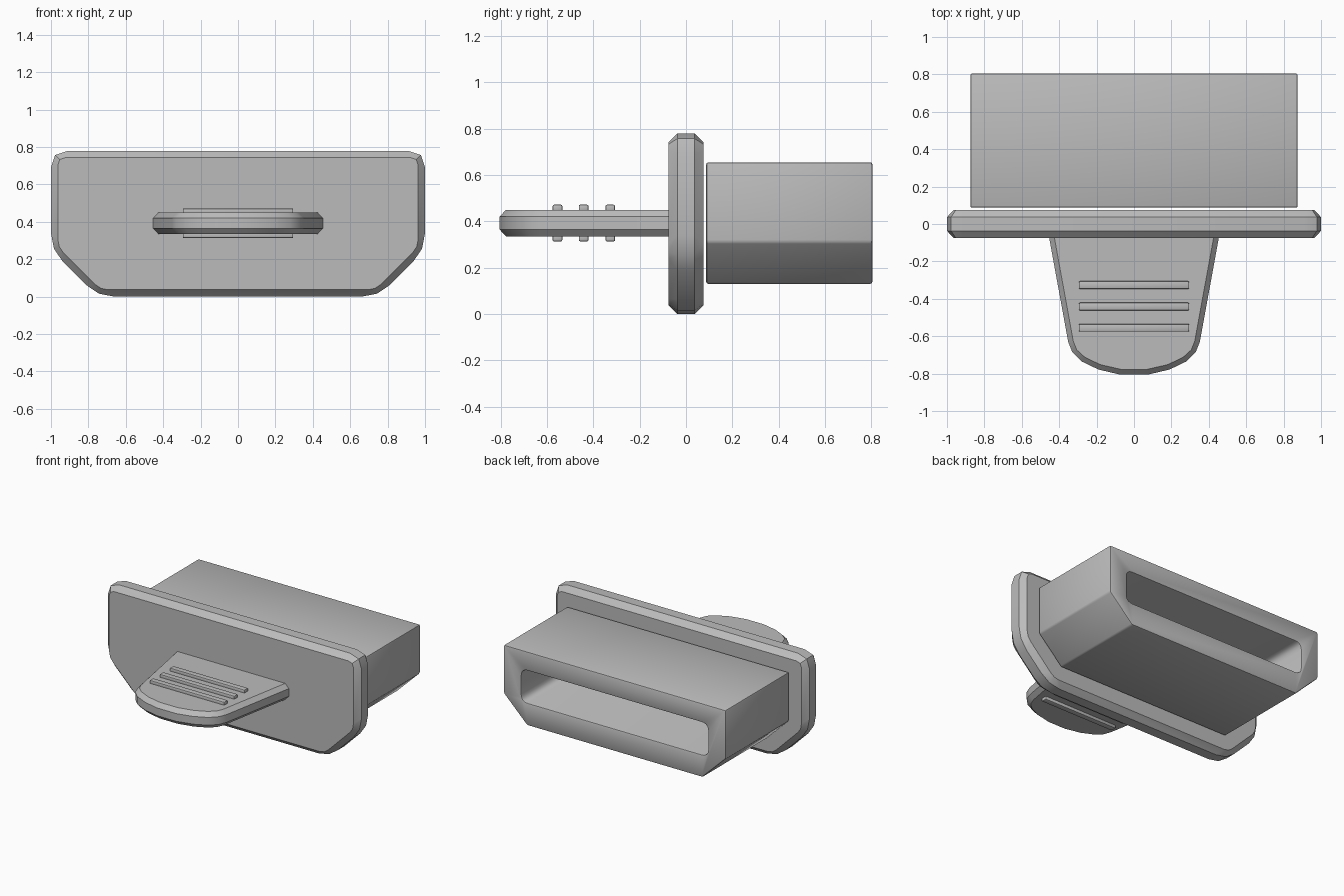
import bpy
import bmesh
import math
from mathutils import Vector

cube = bpy.data.objects.get("Cube")
if cube:
    bpy.data.objects.remove(cube, do_unlink=True)

grey = bpy.data.materials.new("plain_grey")
grey.use_nodes = True
COLOUR = (0.5, 0.5, 0.5, 1)
grey.diffuse_color = COLOUR
grey.node_tree.nodes["Principled BSDF"].inputs["Base Color"].default_value = COLOUR


def mirrored(half):
    """Close a right-hand half outline by mirroring it across x = 0."""
    return half + [(-x, v) for x, v in reversed(half)]


def rounded(points, radius, steps):
    """Replace each corner by a small arc with the given tangent length."""
    out = []
    for i, p in enumerate(points):
        p = Vector(p)
        a = p + (Vector(points[i - 1]) - p).normalized() * radius
        b = p + (Vector(points[(i + 1) % len(points)]) - p).normalized() * radius
        for k in range(steps + 1):
            t = k / steps
            out.append(tuple(a * (1 - t) ** 2 + p * 2 * t * (1 - t) + b * t * t))
    return out


def loft(name, rings):
    """Skin equal-length rings and cap both ends."""
    bm = bmesh.new()
    loops = [[bm.verts.new(p) for p in ring] for ring in rings]
    n = len(loops[0])
    for low, high in zip(loops, loops[1:]):
        for i in range(n):
            j = (i + 1) % n
            bm.faces.new((low[i], low[j], high[j], high[i]))
    bm.faces.new(loops[0])
    bm.faces.new(loops[-1])
    bmesh.ops.recalc_face_normals(bm, faces=bm.faces)
    mesh = bpy.data.meshes.new(name)
    bm.to_mesh(mesh)
    bm.free()
    mesh.materials.append(grey)
    obj = bpy.data.objects.new(name, mesh)
    bpy.context.collection.objects.link(obj)
    return obj


def select(obj):
    bpy.ops.object.select_all(action="DESELECT")
    obj.select_set(True)
    bpy.context.view_layer.objects.active = obj


def finish(obj, bevel=0, segments=2):
    select(obj)
    if bevel:
        mod = obj.modifiers.new("soft_edges", "BEVEL")
        mod.width = bevel
        mod.segments = segments
        mod.limit_method = "ANGLE"
        mod.angle_limit = math.radians(30)
        bpy.ops.object.modifier_apply(modifier=mod.name)
    bpy.ops.object.shade_smooth_by_angle(angle=math.radians(30))


def upright(outline, y):
    return [(x, y, z) for x, z in outline]


def level(outline, z):
    return [(x, y, z) for x, y in outline]


# Flange plate with chamfered front and back rims
outer = rounded(mirrored([(0.75, 0), (1, 0.25), (1, 0.78)]), 0.1, 2)
outer = rounded(mirrored([(0.75, 0), (1, 0.25), (1, 0.78)]), 0.09, 2)
inner = rounded(mirrored([(0.735, 0.037), (0.963, 0.265), (0.963, 0.743)]), 0.04, 2)
flange = loft("flange_plate", [upright(inner, -0.075), upright(outer, -0.037),
                               upright(outer, 0.037), upright(inner, 0.075)])
finish(flange)

# Plug body with a slot opened in its back end
body = mirrored([(0.69, 0.13), (0.875, 0.31), (0.875, 0.655)])
plug = loft("plug_body", [upright(body, 0.087), upright(body, 0.805)])
slot = rounded(mirrored([(0.735, 0.29), (0.735, 0.52)]), 0.05, 5)
cutter = loft("slot_cutter", [upright(slot, 0.2), upright(slot, 0.9)])
cutter.hide_render = True
select(plug)
cut = plug.modifiers.new("slot", "BOOLEAN")
cut.operation = "DIFFERENCE"
cut.solver = "EXACT"
cut.object = cutter
bpy.ops.object.modifier_apply(modifier=cut.name)
bpy.data.objects.remove(cutter, do_unlink=True)
finish(plug, 0.01)

# Tapered pull tab with a rounded, chamfered tip
rim = mirrored([(0.456, -0.06), (0.352, -0.63), (0.33, -0.685), (0.28, -0.735),
                (0.19, -0.778), (0.075, -0.805)])
face = mirrored([(0.428, -0.06), (0.325, -0.625), (0.306, -0.673), (0.262, -0.713),
                 (0.18, -0.752), (0.07, -0.777)])
tab = loft("pull_tab", [level(face, 0.335), level(rim, 0.365),
                        level(rim, 0.42), level(face, 0.45)])
finish(tab)

# Grip ridges on both sides of the tab
for side, base, tip in (("top", 0.44, 0.472), ("bottom", 0.345, 0.313)):
    for number, y in enumerate((-0.555, -0.442, -0.327)):
        bar = mirrored([(0.295, y - 0.021), (0.295, y + 0.021)])
        ridge = loft(f"{side}_grip_ridge_{number + 1}", [level(bar, base), level(bar, tip)])
        finish(ridge, 0.007)
